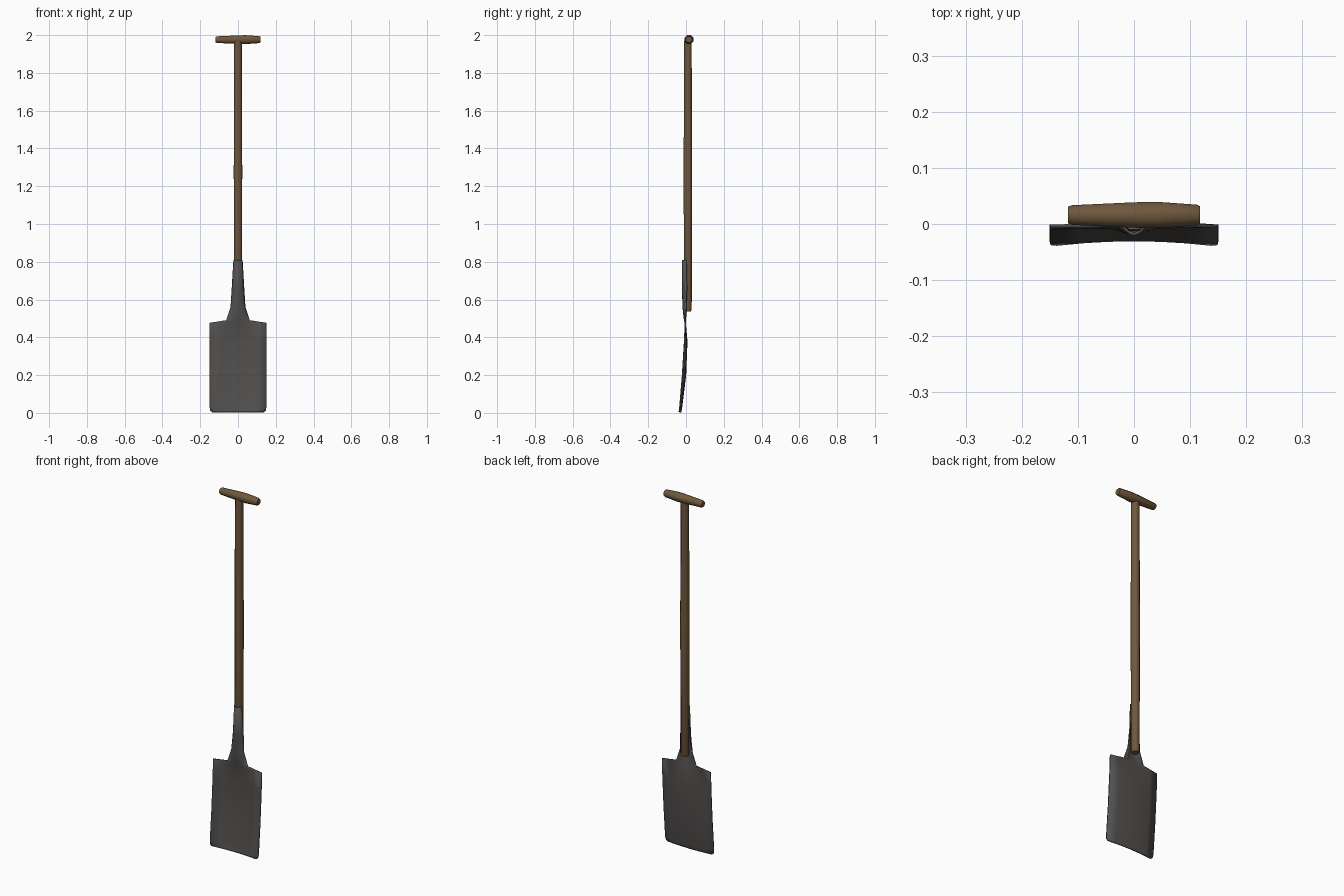
import bpy, bmesh, math

if "Cube" in bpy.data.objects:
    bpy.data.objects.remove(bpy.data.objects["Cube"])


def material(name, rgb):
    m = bpy.data.materials.new(name)
    m.diffuse_color = (*rgb, 1)
    m.use_nodes = True
    m.node_tree.nodes["Principled BSDF"].inputs["Base Color"].default_value = m.diffuse_color
    return m


wood = material("brown wood", (0.16, 0.096, 0.046))
metal = material("dark steel", (0.085, 0.08, 0.077))


def finish(name, bm, mat, angle):
    bmesh.ops.recalc_face_normals(bm, faces=bm.faces)
    me = bpy.data.meshes.new(name)
    bm.to_mesh(me)
    bm.free()
    me.materials.append(mat)
    ob = bpy.data.objects.new(name, me)
    bpy.context.collection.objects.link(ob)
    bpy.ops.object.select_all(action='DESELECT')
    ob.select_set(True)
    bpy.context.view_layer.objects.active = ob
    bpy.ops.object.shade_smooth_by_angle(angle=math.radians(angle))
    return ob


def rod(name, rings, place, sides=8):
    """Capped rod: rings of (position along, radius), place maps (u, v, along) to xyz."""
    bm = bmesh.new()
    loops = []
    for along, r in rings:
        angles = [2 * math.pi * (i + 0.5) / sides for i in range(sides)]
        loops.append([bm.verts.new(place(r * math.cos(a), r * math.sin(a), along)) for a in angles])
    for a, b in zip(loops, loops[1:]):
        for i in range(sides):
            j = (i + 1) % sides
            bm.faces.new((a[i], a[j], b[j], b[i]))
    bm.faces.new(loops[0])
    bm.faces.new(loops[-1])
    return finish(name, bm, wood, 50)


# long shaft, slightly thicker in the middle
rod("shaft", [(0.537, 0.018), (0.55, 0.022), (1.28, 0.0245), (1.97, 0.0215)],
    lambda u, v, t: (u, 0.01 + v, t))

# crossbar grip, thickest just right of the middle
rod("grip", [(-0.118, 0.016), (-0.11, 0.019), (0.0, 0.0245), (0.04, 0.0255), (0.112, 0.02), (0.118, 0.017)],
    lambda u, v, t: (t, 0.016 + u, 1.976 + v))

# blade and half-open socket: rows of (z, half width, y at centre, y at edge)
rows = [(0.004, 0.138, -0.028, -0.036), (0.012, 0.147, -0.026, -0.035),
        (0.03, 0.15, -0.023, -0.033), (0.2, 0.15, -0.002, -0.019),
        (0.38, 0.15, 0.005, -0.008), (0.477, 0.15, -0.004, -0.004),
        (0.49, 0.062, -0.008, -0.002), (0.56, 0.038, -0.016, 0.0),
        (0.66, 0.031, -0.018, 0.005), (0.81, 0.022, -0.018, 0.002)]
bm = bmesh.new()
grid = []
for z, w, yc, ye in rows:
    grid.append([bm.verts.new((w * t, yc + (ye - yc) * t * t, z))
                 for t in (-1, -0.66, -0.33, 0, 0.33, 0.66, 1)])
for a, b in zip(grid, grid[1:]):
    for i in range(len(a) - 1):
        bm.faces.new((a[i], a[i + 1], b[i + 1], b[i]))
blade = finish("blade_and_socket", bm, metal, 50)
sheet = blade.modifiers.new("thickness", 'SOLIDIFY')
sheet.thickness = 0.006
sheet.offset = 0
